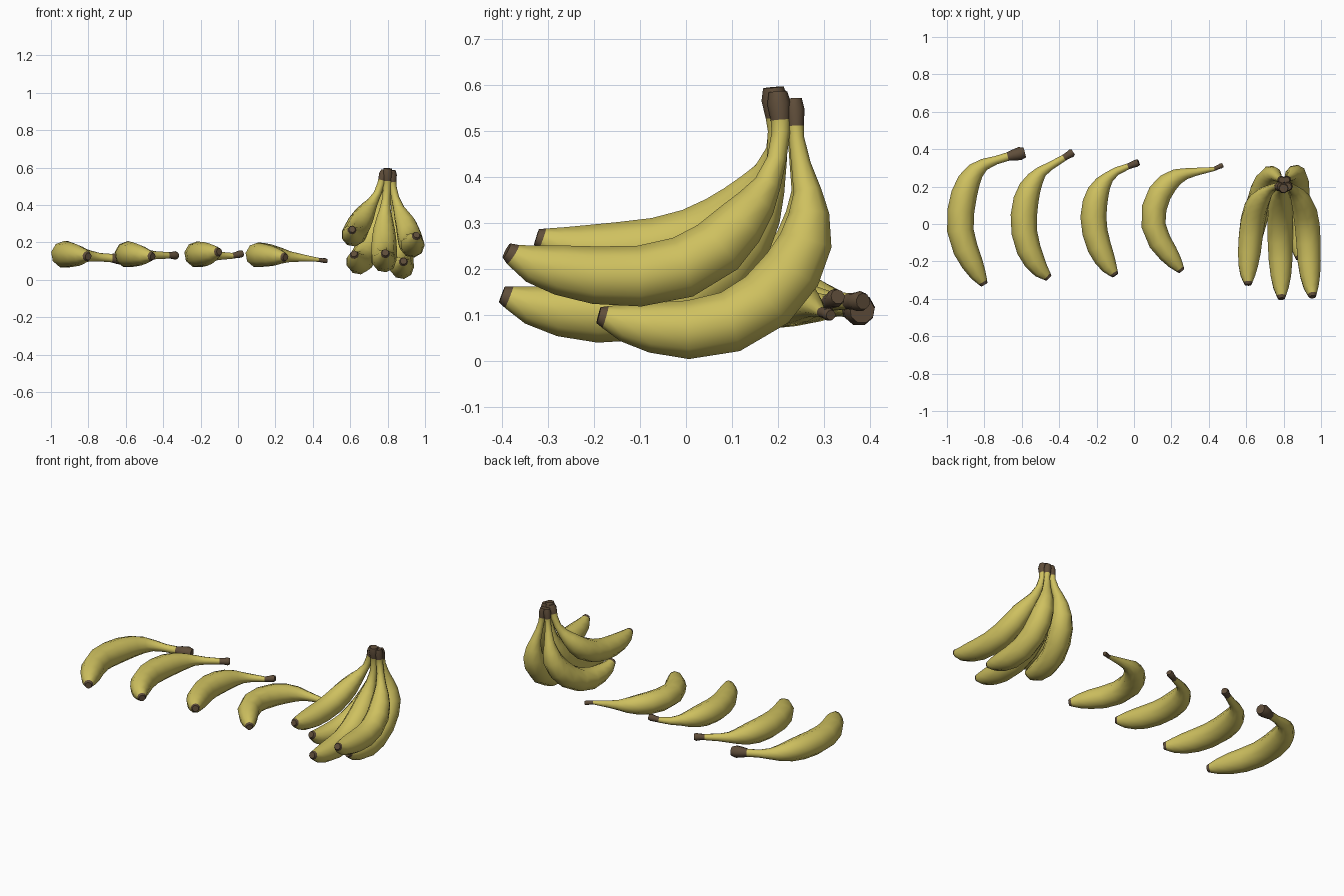
import bpy, bmesh, math
from mathutils import Vector

cube = bpy.data.objects.get("Cube")
if cube:
    bpy.data.objects.remove(cube)


def material(name, colour):
    m = bpy.data.materials.new(name)
    m.use_nodes = True
    m.diffuse_color = (*colour, 1)
    m.node_tree.nodes["Principled BSDF"].inputs["Base Color"].default_value = (*colour, 1)
    return m


YELLOW = material("banana yellow", (0.62, 0.53, 0.115))
BROWN = material("stem brown", (0.115, 0.075, 0.042))

# Position along the fruit and radius as a share of the fullest part
PROFILE = [(0, .27), (.018, .37), (.07, .62), (.14, .82), (.23, .95), (.34, 1), (.45, 1.02),
           (.55, .98), (.63, .86), (.7, .66), (.76, .45), (.83, .32)]
SIDES = 9


def smooth_path(points, steps=12):
    """Catmull-Rom curve through the points."""
    p = [Vector(q) for q in points]
    p = [2 * p[0] - p[1]] + p + [2 * p[-1] - p[-2]]
    out = []
    for a, b, c, d in zip(p, p[1:], p[2:], p[3:]):
        for i in range(steps):
            t = i / steps
            out.append(b + (c - a) * t / 2 + (2 * a - 5 * b + 4 * c - d) * t * t / 2
                       + (3 * b - a - 3 * c + d) * t ** 3 / 2)
    return out + [p[-2]]


def along(path, t):
    """Point and direction at a share t of the path length."""
    lengths = [(b - a).length for a, b in zip(path, path[1:])]
    left = t * sum(lengths)
    for a, b, n in zip(path, path[1:], lengths):
        if left <= n or b is path[-1]:
            return a.lerp(b, left / n), (b - a).normalized()
        left -= n


def banana(name, points, radius, stem, side_axis, cap=0.93):
    path = smooth_path(points)
    neck = min(stem * 0.85, radius * 0.32)
    rings = [(t, r * radius) for t, r in PROFILE]
    rings += [(cap - .03, neck), (cap, stem * 0.9), (cap * .4 + .6, stem * 1.08), (1, stem * 0.85)]
    bm = bmesh.new()
    loops = []
    for t, r in rings:
        centre, d = along(path, t)
        u = (side_axis - d * side_axis.dot(d)).normalized()
        v = d.cross(u)
        loops.append([bm.verts.new(centre + r * (u * math.cos(a) + v * math.sin(a)))
                      for a in (math.tau * k / SIDES for k in range(SIDES))])
    for i, (lo, hi) in enumerate(zip(loops, loops[1:])):
        for k in range(SIDES):
            j = (k + 1) % SIDES
            f = bm.faces.new((lo[k], lo[j], hi[j], hi[k]))
            f.material_index = int(i == 0 or i >= len(PROFILE))
            if i == len(PROFILE):
                f.material_index = 0 if cap < .95 and stem < .03 else 1
    for end in (loops[0][::-1], loops[-1]):
        bm.faces.new(end).material_index = 1
    bmesh.ops.recalc_face_normals(bm, faces=bm.faces)
    mesh = bpy.data.meshes.new(name)
    bm.to_mesh(mesh)
    bm.free()
    mesh.materials.append(YELLOW)
    mesh.materials.append(BROWN)
    ob = bpy.data.objects.new(name, mesh)
    bpy.context.collection.objects.link(ob)
    bpy.ops.object.select_all(action='DESELECT')
    ob.select_set(True)
    bpy.context.view_layer.objects.active = ob
    bpy.ops.object.shade_smooth_by_angle(angle=math.radians(45))


# Row of loose bananas lying on their sides
UP = Vector((0, 0, 1))
banana("loose_banana_1", [(-.8, -.325, .125), (-.86, -.22, .13), (-.92, -.08, .135), (-.928, .05, .135),
       (-.895, .2, .135), (-.83, .3, .13), (-.72, .347, .118), (-.585, .383, .11)], .072, .033, UP)
banana("loose_banana_2", [(-.455, -.29, .125), (-.52, -.22, .13), (-.575, -.1, .135), (-.59, .03, .135),
       (-.565, .17, .135), (-.5, .275, .132), (-.42, .325, .13), (-.325, .385, .13)], .07, .021, UP, .96)
banana("loose_banana_3", [(-.1, -.275, .15), (-.15, -.2, .14), (-.2, -.08, .135), (-.217, .05, .135),
       (-.187, .18, .135), (-.12, .265, .13), (-.05, .3, .125), (.025, .33, .14)], .069, .019, UP, .95)
banana("loose_banana_4", [(.255, -.252, .12), (.2, -.18, .125), (.13, -.08, .13), (.102, .02, .132),
       (.125, .14, .132), (.2, .235, .13), (.3, .275, .12), (.4, .285, .11), (.475, .315, .1)],
       .066, .013, UP, .97)

# Hanging bunch: three upper fruits and two lower ones behind
SIDE = Vector((1, 0, 0))
banana("bunch_upper_right", [(.61, -.325, .27), (.608, -.25, .247), (.615, -.15, .24), (.628, -.02, .255),
       (.65, .08, .3), (.69, .15, .37), (.745, .195, .46), (.785, .2, .585)], .066, .024, SIDE)
banana("bunch_middle", [(.788, -.4, .145), (.785, -.33, .12), (.783, -.24, .107), (.78, -.1, .11),
       (.78, .03, .165), (.78, .12, .25), (.785, .18, .36), (.795, .2, .47), (.8, .19, .595)],
       .069, .027, SIDE)
banana("bunch_upper_left", [(.955, -.39, .24), (.945, -.33, .21), (.935, -.2, .187), (.93, -.08, .187),
       (.92, .03, .22), (.9, .11, .29), (.86, .175, .38), (.83, .205, .48), (.822, .2, .585)],
       .067, .024, SIDE)
banana("bunch_lower_left", [(.885, -.19, .1), (.88, -.1, .077), (.876, .02, .069), (.87, .13, .1),
       (.868, .21, .17), (.865, .26, .26), (.85, .265, .36), (.828, .243, .46), (.815, .235, .57)],
       .068, .02, SIDE)
banana("bunch_lower_right", [(.62, -.17, .14), (.628, -.1, .105), (.645, .01, .092), (.67, .12, .12),
       (.705, .21, .19), (.732, .255, .27), (.755, .26, .37), (.778, .24, .46), (.79, .235, .57)],
       .068, .02, SIDE)
